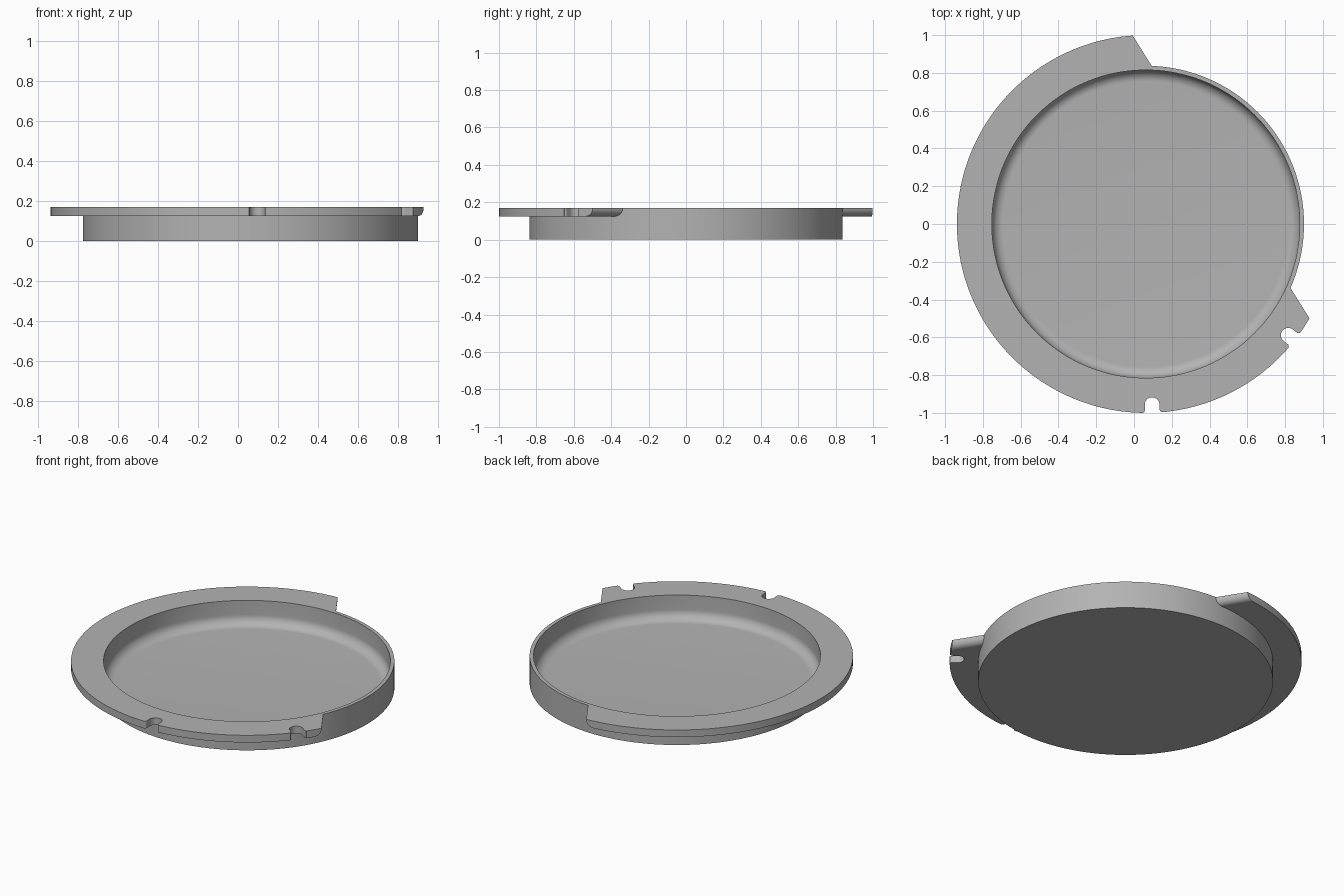
import bpy, bmesh
from math import sin, cos, pi, radians
from mathutils import Matrix, Vector

CX = 0.0625            # axis of the round dish
TOP, LEDGE = 0.17, 0.125
R_DISH, R_BORE, R_FLANGE = 0.8375, 0.815, 1.0
SEGMENTS = 192

cube = bpy.data.objects.get("Cube")
if cube:
    bpy.data.objects.remove(cube, do_unlink=True)

grey = bpy.data.materials.new("plain_grey")
grey.use_nodes = True
COLOUR = (0.45, 0.45, 0.45, 1)
grey.diffuse_color = COLOUR
grey.node_tree.nodes["Principled BSDF"].inputs["Base Color"].default_value = COLOUR


def to_object(bm, name):
    bmesh.ops.recalc_face_normals(bm, faces=bm.faces)
    mesh = bpy.data.meshes.new(name)
    bm.to_mesh(mesh)
    bm.free()
    mesh.materials.append(grey)
    obj = bpy.data.objects.new(name, mesh)
    obj.location.x = CX
    bpy.context.collection.objects.link(obj)
    return obj


def lathe(name, profile, closed):
    """Spin an (r, z) profile around the vertical axis."""
    bm = bmesh.new()
    verts = [bm.verts.new((r, 0, z)) for r, z in profile]
    pairs = list(zip(verts, verts[1:]))
    if closed:
        pairs.append((verts[-1], verts[0]))
    edges = [bm.edges.new(p) for p in pairs]
    bmesh.ops.spin(bm, geom=verts + edges, cent=(0, 0, 0), axis=(0, 0, 1),
                   angle=2 * pi, steps=SEGMENTS, use_merge=False)
    bmesh.ops.remove_doubles(bm, verts=bm.verts, dist=1e-5)
    return to_object(bm, name)


def prism(name, outline, depth, matrix):
    """Extrude a flat outline along its local z, then place it."""
    bm = bmesh.new()
    face = bm.faces.new([bm.verts.new((x, y, 0)) for x, y in outline])
    ext = bmesh.ops.extrude_face_region(bm, geom=[face])["geom"]
    bmesh.ops.translate(bm, vec=(0, 0, depth),
                        verts=[v for v in ext if isinstance(v, bmesh.types.BMVert)])
    bm.transform(matrix)
    obj = to_object(bm, name)
    obj.hide_render = True
    return obj


def cut(target, cutter):
    """Subtract the cutter and throw it away."""
    bpy.context.view_layer.objects.active = target
    mod = target.modifiers.new("cut", 'BOOLEAN')
    mod.operation, mod.solver, mod.object = 'DIFFERENCE', 'EXACT', cutter
    bpy.ops.object.modifier_apply(modifier=mod.name)
    bpy.data.objects.remove(cutter, do_unlink=True)


def arc(cx, cy, r, start, end, n):
    angles = [radians(start + (end - start) * i / n) for i in range(n + 1)]
    return [(cx + r * cos(a), cy + r * sin(a)) for a in angles]


# Shallow dish with a filleted inside corner
FLOOR, FILLET = 0.02, 0.06
inside = arc(R_BORE - FILLET, FLOOR + FILLET, FILLET, 0, -90, 10)
dish = lathe("dish", [(0, 0), (R_DISH, 0), (R_DISH, TOP), (R_BORE, TOP)]
             + inside + [(0, FLOOR)], closed=False)

# Flange ring around the rim
flange = lathe("flange", [(R_DISH - 0.001, LEDGE), (R_FLANGE, LEDGE),
                          (R_FLANGE, TOP), (R_DISH - 0.001, TOP)], closed=True)

# Straight cut across one side, leaving ends rounded underneath
CHORD, ROUND = 0.47, 0.04
section = ([(CHORD, 0.3)]
           + arc(CHORD - ROUND, LEDGE + ROUND, ROUND, 0, -90, 8)
           + [(CHORD - ROUND, 0), (1.3, 0), (1.3, 0.3)])
upright = Matrix.Rotation(radians(32), 4, 'Z') @ Matrix.Rotation(pi / 2, 4, 'X')
cut(flange, prism("chord_cutter", section, 2.6,
                  upright @ Matrix.Translation(Vector((0, 0, -1.3)))))

# Round-ended screw slots with softened mouths
SLOT = 0.039
LIP = 0.012
lip = arc(0.985, SLOT + LIP, LIP, -90, -20, 4)
half = [(1.1, SLOT + LIP)] + lip[::-1]
slot = half + arc(0.957, 0, SLOT, 90, 270, 16) + [(x, -y) for x, y in half[::-1]]
for angle in (100, 172, 222, 272, 322):
    cut(flange, prism("slot_cutter", slot, 0.3,
                      Matrix.Rotation(radians(angle), 4, 'Z')))

# Smooth curved walls, keep crisp edges
for obj in (dish, flange):
    bpy.ops.object.select_all(action='DESELECT')
    obj.select_set(True)
    bpy.context.view_layer.objects.active = obj
    bpy.ops.object.shade_smooth_by_angle(angle=radians(30))
